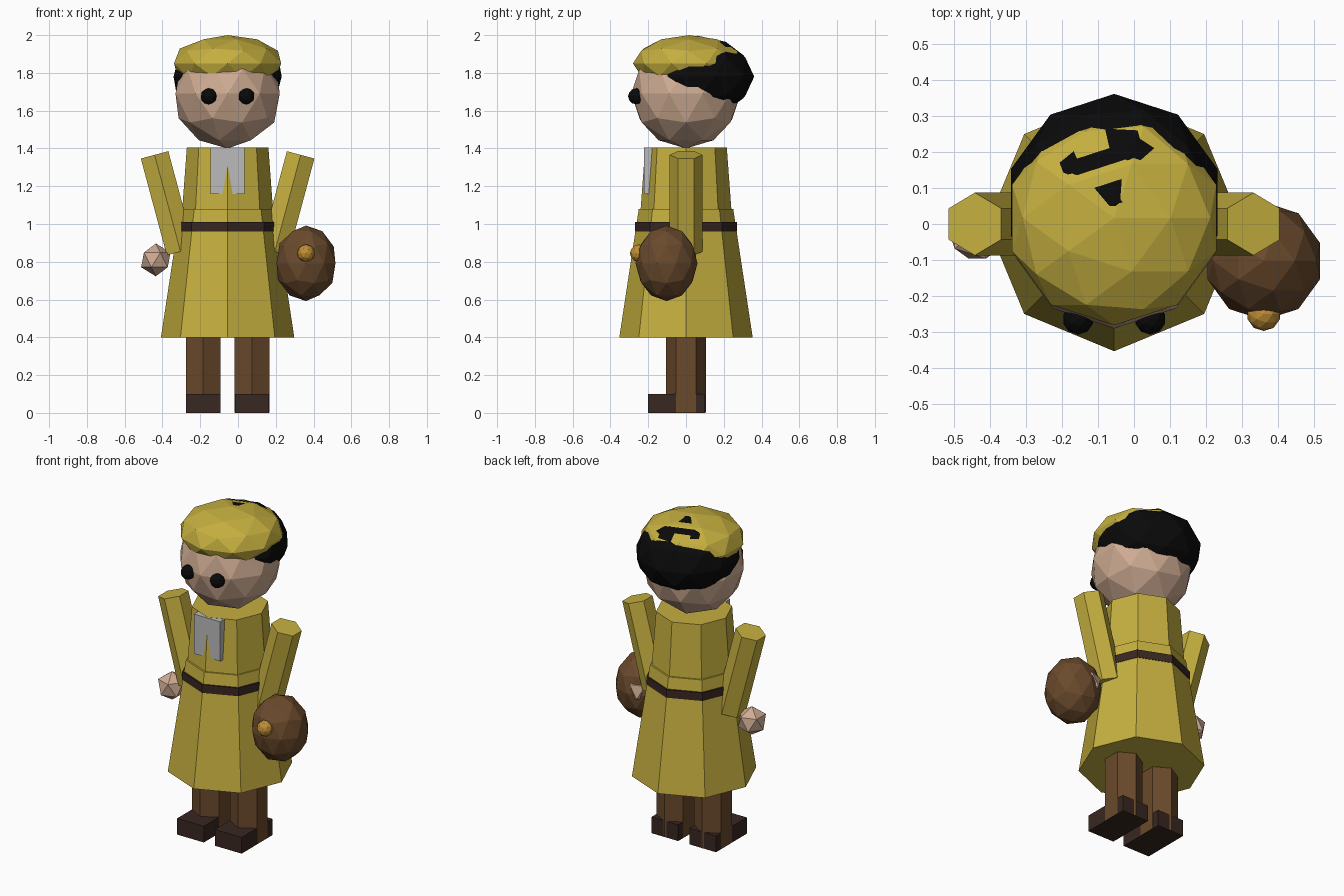
import bpy, math

if "Cube" in bpy.data.objects:
    bpy.data.objects.remove(bpy.data.objects["Cube"])

CX = -0.055  # centre line of the figure


def material(name, rgb):
    m = bpy.data.materials.new(name)
    m.diffuse_color = (*rgb, 1)
    m.use_nodes = True
    m.node_tree.nodes["Principled BSDF"].inputs["Base Color"].default_value = m.diffuse_color
    return m


YELLOW = material("mustard cloth", (0.56, 0.43, 0.05))
SKIN = material("skin", (0.62, 0.41, 0.29))
BROWN = material("brown leather", (0.145, 0.068, 0.025))
DARK = material("dark leather", (0.04, 0.02, 0.015))
BLACK = material("black", (0.003, 0.003, 0.003))
GREY = material("light grey cloth", (0.5, 0.5, 0.5))
GOLD = material("gold", (0.52, 0.27, 0.035))


def finish(name, mat):
    ob = bpy.context.object
    ob.name = name
    ob.data.materials.append(mat)
    return ob


def ball(name, mat, loc, radii, subdivisions=2):
    bpy.ops.mesh.primitive_ico_sphere_add(subdivisions=subdivisions, radius=1, location=loc)
    ob = finish(name, mat)
    ob.scale = radii
    return ob


def tube(name, mat, x, z0, z1, r0, r1, sides):
    bpy.ops.mesh.primitive_cone_add(vertices=sides, radius1=r0, radius2=r1,
                                    depth=z1 - z0, location=(x, 0, (z0 + z1) / 2))
    return finish(name, mat)


def box(name, mat, lo, hi):
    bpy.ops.mesh.primitive_cube_add(size=1, location=[(a + b) / 2 for a, b in zip(lo, hi)])
    ob = finish(name, mat)
    ob.scale = [b - a for a, b in zip(lo, hi)]
    return ob


# Coat, belt and collar
tube("coat_skirt", YELLOW, CX, 0.40, 1.08, 0.353, 0.25, 8)
tube("coat_top", YELLOW, CX, 1.00, 1.405, 0.246, 0.216, 8)
tube("belt", DARK, CX, 0.96, 1.01, 0.271, 0.271, 8)
box("collar", GREY, (CX - 0.09, -0.223, 1.16), (CX + 0.09, -0.17, 1.404))

# Limbs on both sides
for side, label in ((-1, "left"), (1, "right")):
    lx = CX + side * 0.129
    tube(label + "_leg", BROWN, lx, 0.002, 0.50, 0.106, 0.106, 6)
    box(label + "_shoe", DARK, (lx - 0.091, -0.2, 0), (lx + 0.091, 0.1, 0.1))
    # Sleeve leaning outwards towards its top
    arm = tube(label + "_sleeve", YELLOW, CX + side * 0.318, 0.845, 1.375, 0.087, 0.087, 6)
    arm.rotation_euler.y = side * math.radians(15)
    ball(label + "_hand", SKIN, (CX + side * 0.38, -0.022, 0.81), (0.087,) * 3, 1)
    ball(label + "_eye", BLACK, (CX + side * 0.1, -0.264, 1.676), (0.043,) * 3)

# Head, hair and cap
ball("head", SKIN, (CX, 0, 1.69), (0.29, 0.29, 0.29))
ball("hair", BLACK, (CX, 0.06, 1.78), (0.301, 0.301, 0.217))
ball("cap", YELLOW, (CX, 0.017, 1.85), (0.298, 0.298, 0.15))

# Round bag with its clasp
ball("bag", BROWN, (0.36, -0.103, 0.792), (0.164, 0.164, 0.2))
ball("bag_clasp", GOLD, (0.36, -0.25, 0.845), (0.047,) * 3)
